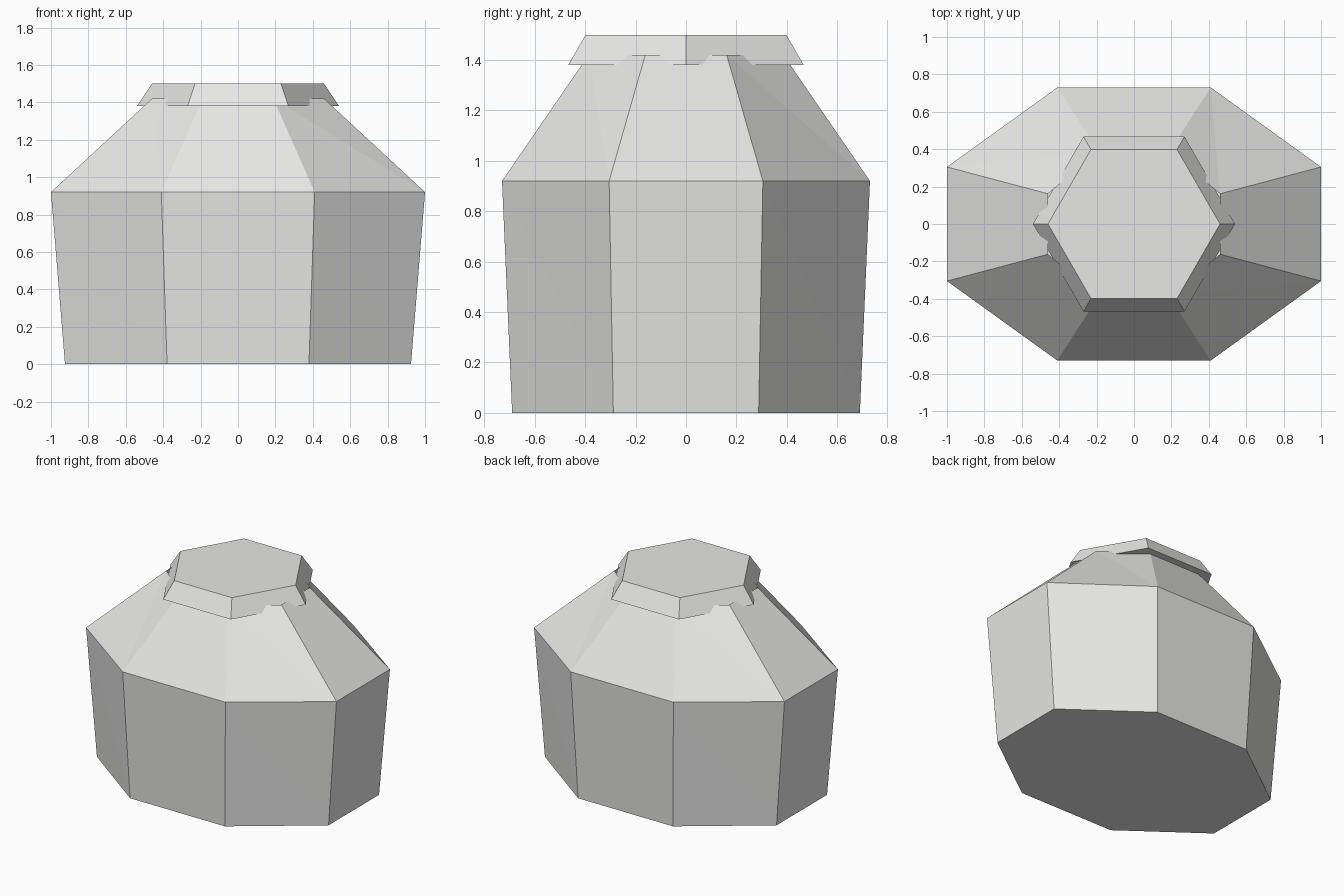
import bpy, math

if "Cube" in bpy.data.objects:
    bpy.data.objects.remove(bpy.data.objects["Cube"])

# One plain colour for everything
grey = bpy.data.materials.new("light_grey")
grey.diffuse_color = (0.8, 0.8, 0.79, 1)
grey.use_nodes = True
grey.node_tree.nodes["Principled BSDF"].inputs["Base Color"].default_value = grey.diffuse_color


def octagon(sx, sy, z):
    """Long octagon, symmetric in x and y, counter-clockwise from above."""
    quarter = [(1.0, 0.305), (0.41, 0.73)]
    ring = quarter + [(-x, y) for x, y in reversed(quarter)]
    ring += [(-x, -y) for x, y in ring]
    return [(x * sx, y * sy, z) for x, y in ring]


def hexagon(r, ry, z):
    return [(r * math.cos(i * math.pi / 3),
             ry * math.sin(i * math.pi / 3), z) for i in range(6)]


def loft(name, rings, close_top):
    """Skin a stack of rings with flat triangles; bottom always closed."""
    n = len(rings[0])
    verts = [v for r in rings for v in r]
    faces = [tuple(reversed(range(n)))]
    for k in range(len(rings) - 1):
        for i in range(n):
            j = (i + 1) % n
            a, b = k * n + i, k * n + j
            faces += [(a, b, a + n), (b, b + n, a + n)]
    if close_top:
        faces.append(tuple(range(len(verts) - n, len(verts))))
    mesh = bpy.data.meshes.new(name)
    mesh.from_pydata(verts, [], faces)
    mesh.materials.append(grey)
    obj = bpy.data.objects.new(name, mesh)
    bpy.context.collection.objects.link(obj)
    return obj


# Jar body: slightly flared wall, then a sloping shoulder with open mouth
loft("jar_body", [octagon(0.925, 0.945, 0), octagon(1, 1, 0.92),
                  octagon(0.46, 0.53, 1.42)], False)

# Hexagonal lid sitting over the mouth
loft("lid", [hexagon(0.54, 0.54, 1.38), hexagon(0.46, 0.46, 1.5)], True)
